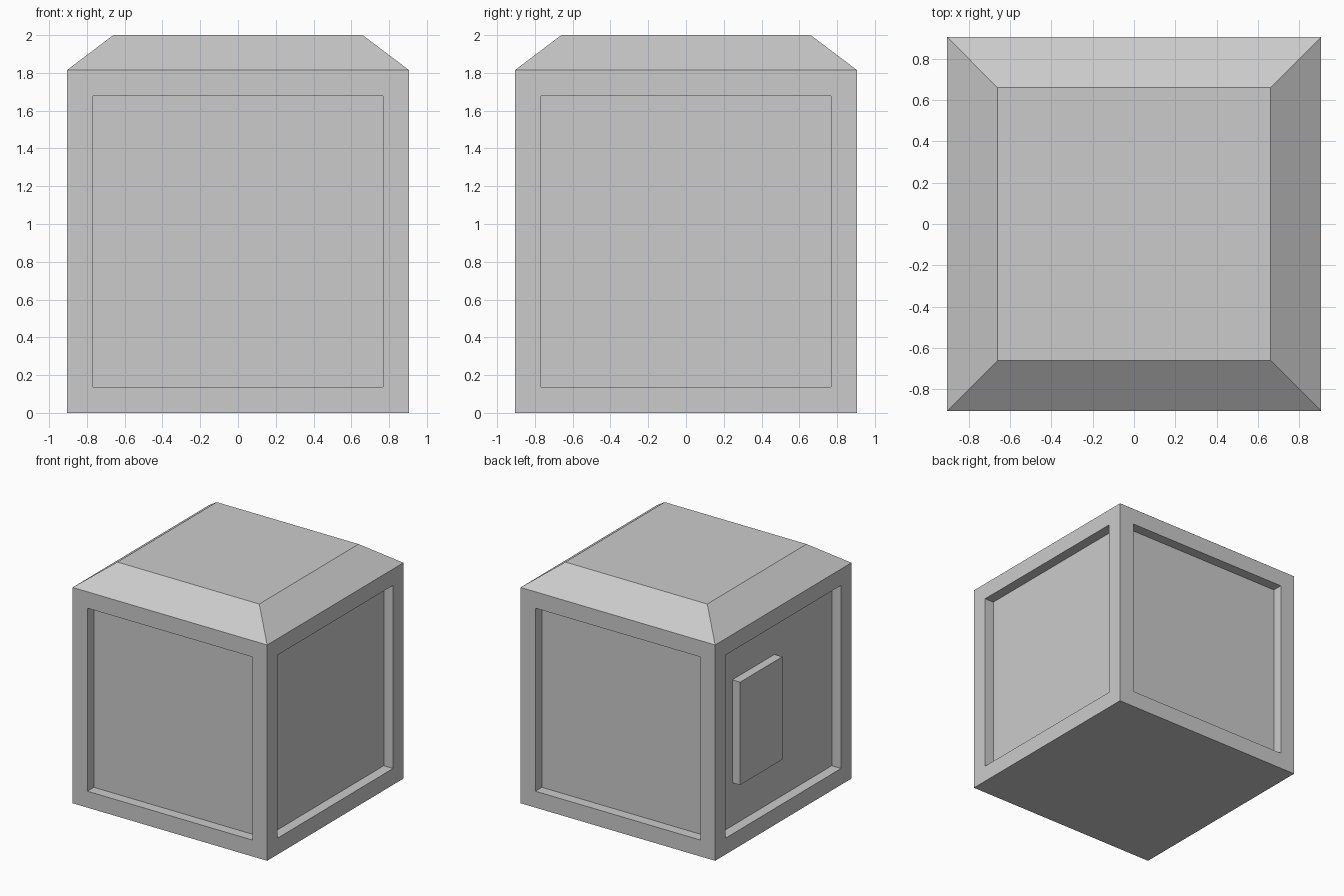
import bpy, bmesh
from mathutils import Matrix, Vector

if "Cube" in bpy.data.objects:
    bpy.data.objects.remove(bpy.data.objects["Cube"])

HALF, WALL_TOP, TOP = 0.905, 1.815, 2.0
ROOF_HALF, RIM, DEPTH = 0.66, 0.195, 0.086


def box(bm, lo, hi):
    lo, hi = Vector(lo), Vector(hi)
    m = Matrix.Translation((lo + hi) / 2) @ Matrix.Diagonal((*(hi - lo), 1))
    bmesh.ops.create_cube(bm, size=1, matrix=m)
    bm.normal_update()


def finish(bm, name):
    mesh = bpy.data.meshes.new(name)
    bm.to_mesh(mesh)
    bm.free()
    ob = bpy.data.objects.new(name, mesh)
    bpy.context.collection.objects.link(ob)
    return ob


# crate body
bm = bmesh.new()
box(bm, (-HALF, -HALF, 0), (HALF, HALF, WALL_TOP))
sides = [f for f in bm.faces if abs(f.normal.z) < 0.5]
roof = next(f for f in bm.faces if f.normal.z > 0.5)

# recessed square panel on each side
bmesh.ops.inset_individual(bm, faces=sides, thickness=RIM, depth=0)
for f in sides:
    push = -f.normal * DEPTH
    panel = bmesh.ops.extrude_discrete_faces(bm, faces=[f])["faces"][0]
    bmesh.ops.translate(bm, verts=panel.verts, vec=push)

# sloped roof
cap = bmesh.ops.extrude_discrete_faces(bm, faces=[roof])["faces"][0]
for v in cap.verts:
    v.co.x *= ROOF_HALF / HALF
    v.co.y *= ROOF_HALF / HALF
    v.co.z = TOP
finish(bm, "crate_body")

# raised plate on the left panel
bm = bmesh.new()
box(bm, (-0.892, -0.005, 0.50), (-0.81, 0.555, 1.365))
finish(bm, "side_plate")
